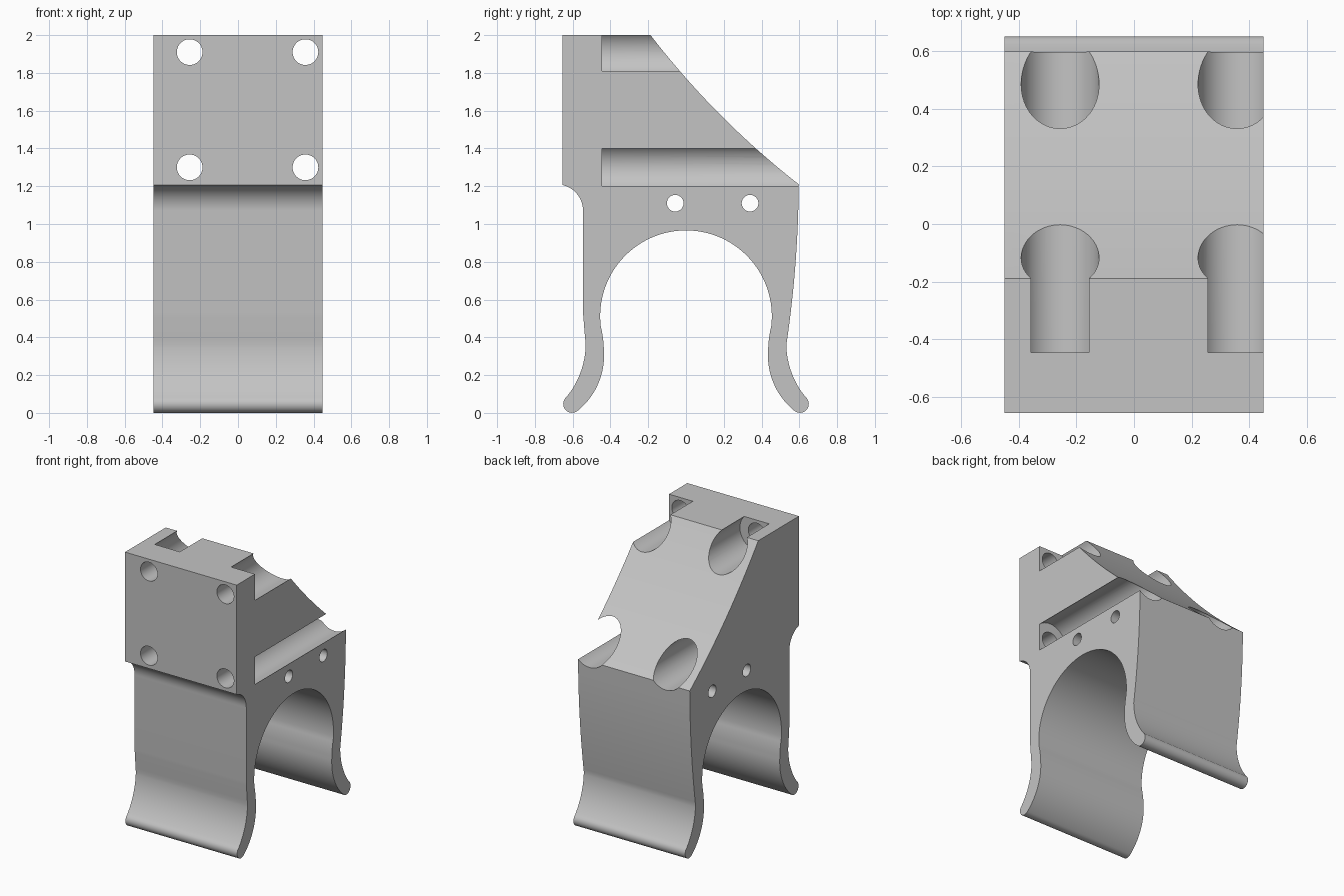
import bpy, bmesh, math
from mathutils import Vector, Matrix

cube = bpy.data.objects.get("Cube")
if cube:
    bpy.data.objects.remove(cube, do_unlink=True)

grey = bpy.data.materials.new("plain_grey")
grey.use_nodes = True
colour = (0.55, 0.55, 0.55, 1)
grey.diffuse_color = colour
grey.node_tree.nodes["Principled BSDF"].inputs["Base Color"].default_value = colour

HALF_WIDTH = 0.448


def arc(a, b, c, n):
    """Points on the circle through a, b, c, running from a to c."""
    a, b, c = Vector(a), Vector(b), Vector(c)
    u, v = b - a, c - a
    d = 2 * (u.x * v.y - u.y * v.x)
    uu, vv = u.dot(u), v.dot(v)
    centre = a + Vector((v.y * uu - u.y * vv, u.x * vv - v.x * uu)) / d
    r = (a - centre).length
    start, end = [math.atan2(p.y - centre.y, p.x - centre.x) for p in (a, c)]
    sweep = (end - start) % math.tau
    if d < 0:
        sweep -= math.tau
    return [centre + r * Vector((math.cos(start + sweep * i / n),
                                 math.sin(start + sweep * i / n)))
            for i in range(n + 1)]


def mesh_object(name, bm):
    bmesh.ops.recalc_face_normals(bm, faces=bm.faces)
    mesh = bpy.data.meshes.new(name)
    bm.to_mesh(mesh)
    bm.free()
    obj = bpy.data.objects.new(name, mesh)
    bpy.context.collection.objects.link(obj)
    mesh.materials.append(grey)
    return obj


def cylinder(name, axis, start, end, radius):
    """Cylinder from start to end along the axis X or Y."""
    bm = bmesh.new()
    turn = Matrix.Rotation(math.pi / 2, 4, "Y" if axis == "X" else "X")
    middle = (Vector(start) + Vector(end)) / 2
    bmesh.ops.create_cone(bm, cap_ends=True, segments=64, radius1=radius, radius2=radius,
                          depth=(Vector(end) - Vector(start)).length,
                          matrix=Matrix.Translation(middle) @ turn)
    obj = mesh_object(name, bm)
    obj.hide_render = True
    return obj


# Foot and inner leg curve of the front leg; mirrored for the back leg
front_leg = (arc((-0.531, 0.36), (-0.564, 0.2), (-0.632, 0.085), 16)
             + arc((-0.632, 0.085), (-0.636, 0.014), (-0.57, 0.014), 12)
             + arc((-0.57, 0.014), (-0.49, 0.106), (-0.435, 0.333), 18)
             + arc((-0.435, 0.333), (-0.44, 0.4), (-0.4515, 0.46), 8))
back_leg = [Vector((-p.x, p.y)) for p in reversed(front_leg)]

# Side outline in (y, z): front plate, legs, bore, back and sloping top
outline = [Vector((-0.655, 2))]
outline += arc((-0.655, 1.207), (-0.586, 1.169), (-0.545, 1.07), 14)
outline += arc((-0.545, 0.53), (-0.537, 0.43), (-0.531, 0.36), 6)
outline += front_leg
outline += arc((-0.4515, 0.46), (0, 0.966), (0.4515, 0.46), 72)
outline += back_leg
outline += arc((0.534, 0.38), (0.572, 0.7), (0.595, 1.1), 16)
outline += arc((0.597, 1.21), (0.17, 1.59), (-0.188, 2), 20)

points = []
for p in outline:
    if not points or (p - points[-1]).length > 0.001:
        points.append(p)

bm = bmesh.new()
face = bm.faces.new([bm.verts.new((-HALF_WIDTH, p.x, p.y)) for p in points])
grown = bmesh.ops.extrude_face_region(bm, geom=[face])["geom"]
bmesh.ops.translate(bm, vec=(2 * HALF_WIDTH, 0, 0),
                    verts=[g for g in grown if isinstance(g, bmesh.types.BMVert)])
clip = mesh_object("clip_bracket", bm)

# Screw holes with wide counterbores, and cross holes above the bore
cutters = []
for x in (-0.256, 0.357):
    for z in (1.3, 1.91):
        cutters.append(cylinder("counterbore_cutter", "Y", (x, -0.445, z), (x, 1, z), 0.135))
        cutters.append(cylinder("screw_hole_cutter", "Y", (x, -0.8, z), (x, -0.3, z), 0.068))
for y in (-0.057, 0.339):
    cutters.append(cylinder("cross_hole_cutter", "X", (-1, y, 1.11), (1, y, 1.11), 0.044))

for cutter in cutters:
    mod = clip.modifiers.new("cut", "BOOLEAN")
    mod.operation = "DIFFERENCE"
    mod.solver = "EXACT"
    mod.object = cutter

# Bake the cuts and drop the cutters
graph = bpy.context.evaluated_depsgraph_get()
baked = bpy.data.meshes.new_from_object(clip.evaluated_get(graph))
clip.modifiers.clear()
clip.data = baked
for cutter in cutters:
    bpy.data.objects.remove(cutter, do_unlink=True)

bpy.ops.object.select_all(action="DESELECT")
clip.select_set(True)
bpy.context.view_layer.objects.active = clip
bpy.ops.object.shade_smooth_by_angle(angle=math.radians(25))
